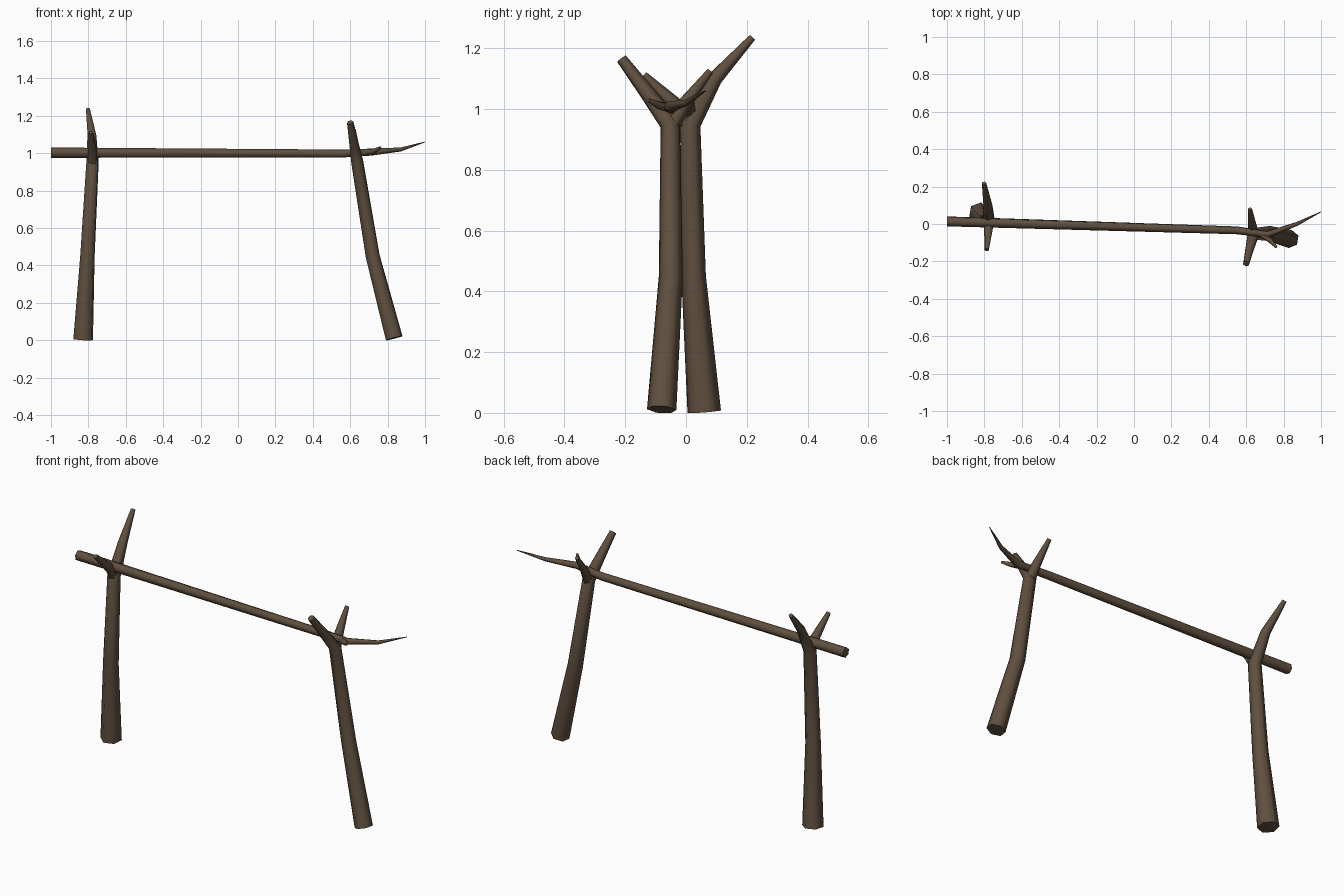
import bpy, bmesh, math
from mathutils import Vector

if "Cube" in bpy.data.objects:
    bpy.data.objects.remove(bpy.data.objects["Cube"])

bark = bpy.data.materials.new("dark_bark_brown")
bark.diffuse_color = (0.117, 0.080, 0.050, 1)
bark.use_nodes = True
bark.node_tree.nodes["Principled BSDF"].inputs["Base Color"].default_value = bark.diffuse_color
SIDES = 6


def add_limb(bm, path, ref, turn=0.0):
    """Sweep a tapering six-sided tube along points of (x, y, z, radius)."""
    pts = [Vector(p[:3]) for p in path]
    rings = []
    for i, p in enumerate(pts):
        before = (p - pts[i - 1]).normalized() if i > 0 else Vector()
        after = (pts[i + 1] - p).normalized() if i < len(pts) - 1 else Vector()
        t = (before + after).normalized()
        u = (ref - t * ref.dot(t)).normalized()
        v = t.cross(u)
        ring = []
        for k in range(SIDES):
            a = 2 * math.pi * k / SIDES + turn
            ring.append(bm.verts.new(p + (u * math.cos(a) + v * math.sin(a)) * path[i][3]))
        rings.append(ring)
    for a, b in zip(rings, rings[1:]):
        for k in range(SIDES):
            n = (k + 1) % SIDES
            bm.faces.new((a[k], a[n], b[n], b[k]))
    bm.faces.new(rings[0][::-1])
    bm.faces.new(rings[-1])


def branch_object(name, limbs, ref, turn=0.0):
    bm = bmesh.new()
    for path in limbs:
        add_limb(bm, path, Vector(ref), turn)
    mesh = bpy.data.meshes.new(name)
    bm.to_mesh(mesh)
    bm.free()
    mesh.materials.append(bark)
    obj = bpy.data.objects.new(name, mesh)
    bpy.context.collection.objects.link(obj)
    bpy.ops.object.select_all(action='DESELECT')
    obj.select_set(True)
    bpy.context.view_layer.objects.active = obj
    bpy.ops.object.shade_smooth_by_angle(angle=math.radians(65))


# Left forked post: trunk running into the long prong, plus the short prong
branch_object("left_forked_post", [
    [(-0.828, 0.060, 0.004, 0.056), (-0.805, 0.025, 0.45, 0.041),
     (-0.778, 0.014, 0.95, 0.035), (-0.781, 0.095, 1.10, 0.025),
     (-0.802, 0.218, 1.235, 0.012)],
    [(-0.778, 0.020, 0.935, 0.030), (-0.778, -0.030, 1.01, 0.025),
     (-0.787, -0.138, 1.112, 0.012)],
], (1, 0, 0), 0.35)

# Right forked post, leaning inward
branch_object("right_forked_post", [
    [(0.835, -0.080, 0.011, 0.049), (0.720, -0.050, 0.45, 0.040),
     (0.638, -0.052, 0.95, 0.034), (0.620, -0.125, 1.05, 0.026),
     (0.600, -0.212, 1.165, 0.018)],
    [(0.640, -0.055, 0.935, 0.029), (0.632, -0.010, 1.01, 0.024),
     (0.620, 0.080, 1.125, 0.011)],
], (1, 0, 0), 0.35)

# Cross pole resting in the forks, ending in a curved tip and a side twig
branch_object("cross_pole", [
    [(-1.0, 0.014, 1.003, 0.028), (0.55, -0.034, 0.998, 0.022),
     (0.715, -0.056, 1.006, 0.019), (0.87, 0.000, 1.020, 0.011),
     (1.0, 0.065, 1.060, 0.002)],
    [(0.67, -0.050, 1.003, 0.017), (0.725, -0.085, 1.010, 0.014),
     (0.762, -0.125, 1.030, 0.007)],
], (0, 0, 1), 0.2)
